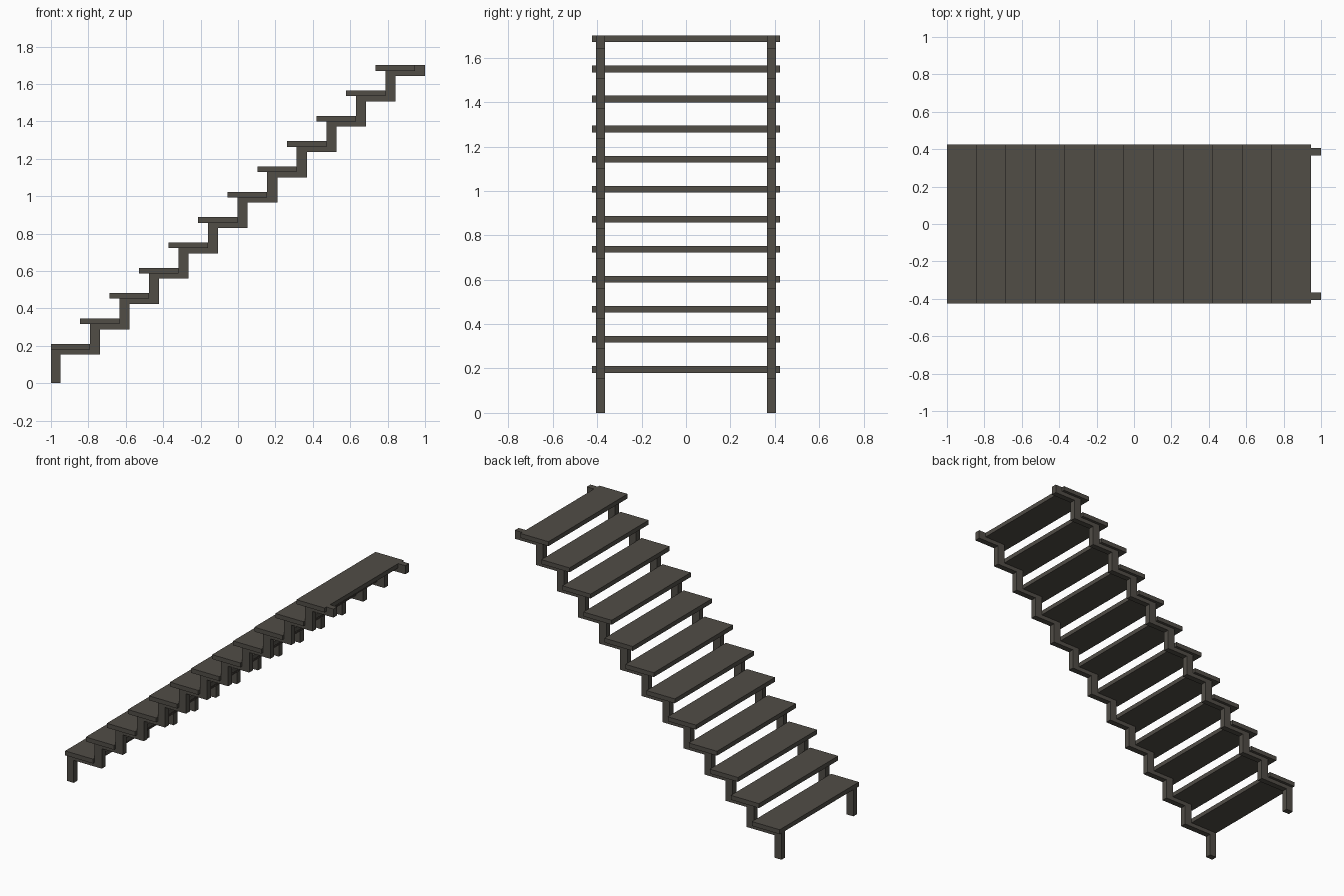
import bpy, bmesh

if "Cube" in bpy.data.objects:
    bpy.data.objects.remove(bpy.data.objects["Cube"])

STEPS = 12
RUN, RISE = 0.158, 0.1354      # offset from one step to the next
FOOT_W, POST_W = 0.051, 0.054  # thickness of upright stringer parts
TREAD_T, BEAM_H = 0.03, 0.058  # tread thickness, tread top to stringer underside
TREAD_D = 0.211

mat = bpy.data.materials.new("dark grey brown")
mat.diffuse_color = (0.082, 0.074, 0.062, 1)
mat.use_nodes = True
mat.node_tree.nodes["Principled BSDF"].inputs["Base Color"].default_value = mat.diffuse_color


def top_z(i):
    return 1.70 - RISE * (STEPS - 1 - i)


def post_right(i):
    # right edge of the upright that leads up to step i
    return 1.0 - RUN * (STEPS - i)


def extrude_profile(name, pts, y0, y1):
    """Extrude an x/z outline between two y positions."""
    bm = bmesh.new()
    face = bm.faces.new([bm.verts.new((x, y0, z)) for x, z in pts])
    res = bmesh.ops.extrude_face_region(bm, geom=[face])
    verts = [v for v in res["geom"] if isinstance(v, bmesh.types.BMVert)]
    bmesh.ops.translate(bm, verts=verts, vec=(0, y1 - y0, 0))
    bmesh.ops.recalc_face_normals(bm, faces=bm.faces[:])
    me = bpy.data.meshes.new(name)
    bm.to_mesh(me)
    bm.free()
    me.materials.append(mat)
    ob = bpy.data.objects.new(name, me)
    bpy.context.collection.objects.link(ob)
    return ob


# zigzag stringer outline: upper edge going up, lower edge coming back
upper = [(-1.0, 0.0)]
lower = [(-1.0 + FOOT_W, 0.0)]
for i in range(STEPS):
    left = -1.0 if i == 0 else post_right(i) - POST_W
    right = -1.0 + FOOT_W if i == 0 else post_right(i)
    seat = top_z(i) - TREAD_T
    upper += [(left, seat), (post_right(i + 1) - POST_W, seat)]
    lower += [(right, top_z(i) - BEAM_H), (post_right(i + 1), top_z(i) - BEAM_H)]
# raised end lug behind the top tread
upper += [(1.0 - POST_W, top_z(STEPS - 1)), (1.0, top_z(STEPS - 1))]
outline = upper + lower[::-1]

extrude_profile("front_stringer", outline, -0.405, -0.365)
extrude_profile("back_stringer", outline, 0.365, 0.405)

# treads
for i in range(STEPS):
    x1 = post_right(i + 1) - POST_W
    x0 = max(-1.0, x1 - TREAD_D)
    z1 = top_z(i)
    z0 = z1 - TREAD_T
    extrude_profile(f"tread_{i + 1}", [(x0, z0), (x1, z0), (x1, z1), (x0, z1)], -0.424, 0.424)
